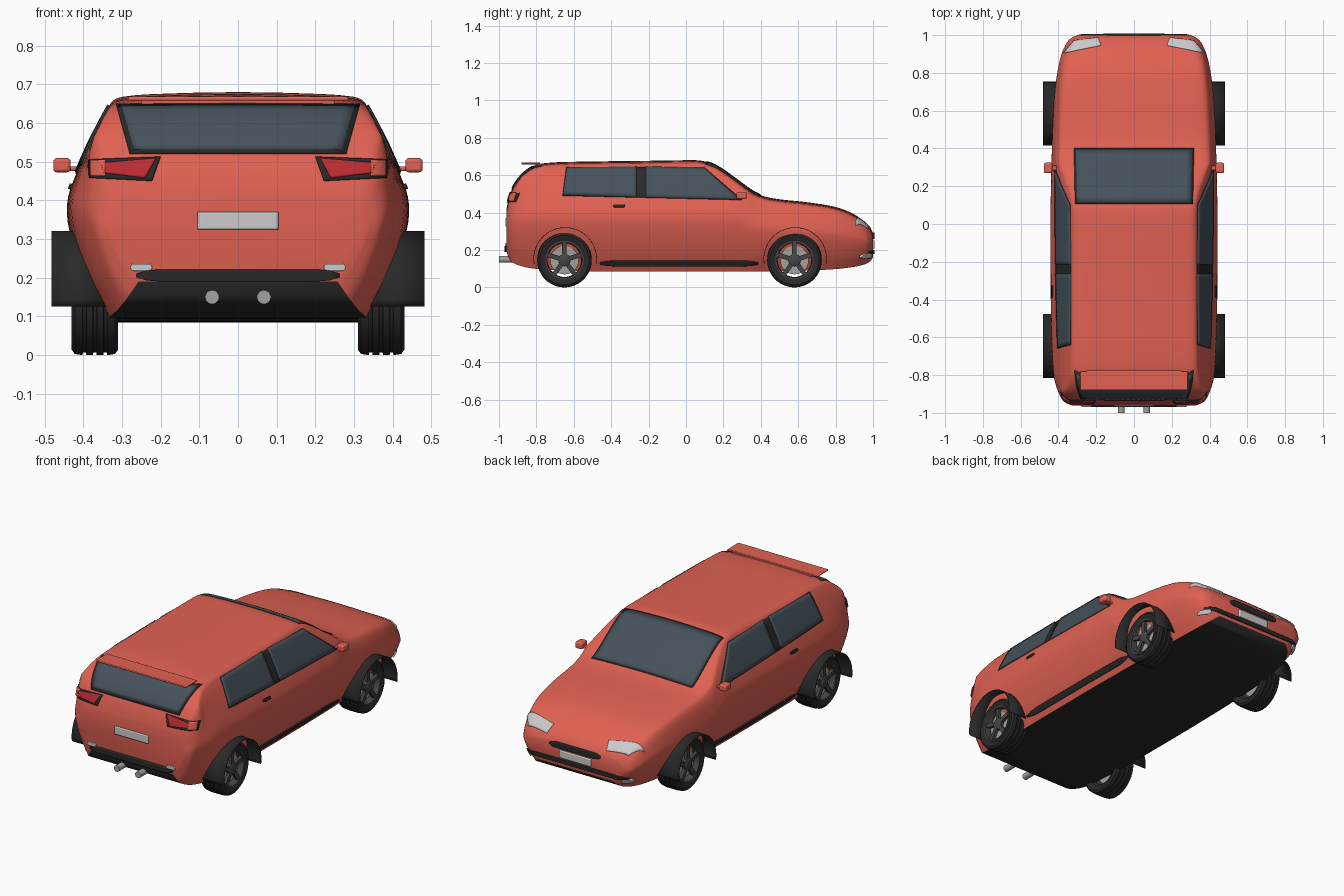
import bpy, bmesh, math
from mathutils import Vector, Matrix
from mathutils.bvhtree import BVHTree

if "Cube" in bpy.data.objects:
    bpy.data.objects.remove(bpy.data.objects["Cube"])


def material(name, rgb):
    m = bpy.data.materials.new(name)
    m.diffuse_color = (*rgb, 1)
    m.use_nodes = True
    m.node_tree.nodes["Principled BSDF"].inputs["Base Color"].default_value = m.diffuse_color
    return m


RED = material("red_paint", (0.75, 0.12, 0.085))
BLACK = material("black_trim", (0.022, 0.022, 0.022))
GLASS = material("tinted_glass", (0.06, 0.083, 0.105))
LAMP = material("clear_lamp", (0.62, 0.62, 0.6))
TAIL = material("tail_red", (0.5, 0.025, 0.03))
METAL = material("metal", (0.36, 0.36, 0.34))
RIM = material("dark_rim", (0.06, 0.06, 0.06))


def finish(bm, name, mats, mirror=False, solid=0, bevel=0):
    bmesh.ops.remove_doubles(bm, verts=bm.verts, dist=1e-5)
    bmesh.ops.recalc_face_normals(bm, faces=bm.faces)
    me = bpy.data.meshes.new(name)
    bm.to_mesh(me)
    ob = bpy.data.objects.new(name, me)
    bpy.context.collection.objects.link(ob)
    for m in mats:
        me.materials.append(m)
    bpy.ops.object.select_all(action='DESELECT')
    ob.select_set(True)
    bpy.context.view_layer.objects.active = ob
    bpy.ops.object.shade_smooth_by_angle(angle=math.radians(40))
    if solid:
        s = ob.modifiers.new("thickness", 'SOLIDIFY')
        s.thickness, s.offset = solid, 0
    if bevel:
        b = ob.modifiers.new("bevel", 'BEVEL')
        b.width, b.segments = bevel, 3
    if mirror:
        ob.modifiers.new("mirror", 'MIRROR')
    return ob


def spline(pts, n):
    """Smooth curve through the points, spaced by chord length."""
    p = [Vector(q) for q in pts]
    t = [0]
    for a, b in zip(p, p[1:]):
        t.append(t[-1] + (b - a).length)
    last = len(p) - 1
    tan = []
    for i in range(len(p)):
        a, b = max(i - 1, 0), min(i + 1, last)
        tan.append((p[b] - p[a]) / (t[b] - t[a]))
    out = []
    for i in range(last):
        d = t[i + 1] - t[i]
        for k in range(n):
            s = k / n
            out.append(p[i] * (2*s**3 - 3*s*s + 1) + tan[i] * d * (s**3 - 2*s*s + s)
                       + p[i+1] * (3*s*s - 2*s**3) + tan[i+1] * d * (s**3 - s*s))
    return out + [p[-1]]


# Body shell: stations of y, half width, bottom z, top z
stations = [(-.96, .33, .19, .42), (-.94, .37, .145, .50), (-.90, .395, .12, .575),
            (-.83, .418, .103, .64), (-.75, .428, .095, .665), (-.5, .437, .086, .673),
            (-.2, .44, .085, .677), (.02, .44, .085, .68), (.09, .44, .085, .676),
            (.17, .438, .085, .645), (.29, .436, .085, .56), (.37, .434, .085, .505),
            (.46, .431, .086, .477), (.65, .422, .09, .455), (.8, .405, .098, .43),
            (.9, .382, .11, .39), (.96, .355, .125, .345), (.985, .33, .14, .318),
            (1, .30, .16, .29)]


def section(y, w, zb, zt):
    h = zt - zb
    zs = min(.43, zb + .72 * h)
    rt = min(.43 - .5 * max(0, zt - .44), .88 * w)
    e = min(.03, .15 * h)
    half = spline([(.78*w, zb), (.9*w, zb + .31*(zs-zb)), (w, zb + .75*(zs-zb)), (.985*w, zs),
                   (rt + .02, zt - e), (rt - .012, zt - e*.4), (rt*.5, zt - e*.1), (0, zt)], 4)
    pts = [(x, z) for x, z in half]
    pts += [(-x, z) for x, z in reversed(pts[:-1])]
    return [Vector((x, y, z)) for x, z in pts]


bm = bmesh.new()
rings = [[bm.verts.new(c) for c in section(*s)] for s in spline(stations, 4)]
for a, b in zip(rings, rings[1:]):
    n = len(a)
    for i in range(n):
        f = bm.faces.new((a[i], a[(i+1) % n], b[(i+1) % n], b[i]))
        f.material_index = int(i == n - 1)
bm.faces.new(rings[0])
bm.faces.new(rings[-1])
bm.normal_update()
tree = BVHTree.FromBMesh(bm)
finish(bm, "car_body", [RED, BLACK])

# Panels laid on the body: four corners seen from one side, projected onto the shell
VIEWS = {"side": lambda a, b: ((2, a, b), (-1, 0, 0)), "rear": lambda a, b: ((a, -2, b), (0, 1, 0)),
         "front": lambda a, b: ((a, 2, b), (0, -1, 0)), "top": lambda a, b: ((a, b, 2), (0, 0, -1))}


def panel(name, view, corners, mat, lift=.004, mirror=False, rounded=False, n=20, m=8):
    c = [Vector(q) for q in corners]
    bm = bmesh.new()
    grid = []
    for i in range(n + 1):
        row = []
        for j in range(m + 1):
            u, v = i / n, j / m
            if rounded:
                v = .5 + (v - .5) * max(.3, (1 - abs(2*u - 1)**10) ** .5)
            q = c[0].lerp(c[1], u).lerp(c[3].lerp(c[2], u), v)
            o, d = VIEWS[view](*q)
            hit = tree.ray_cast(Vector(o), Vector(d))[0]
            if hit is None:
                o = Vector(o)
                o[[abs(k) for k in d].index(1)] = .9 * -sum(d)
                hit = tree.find_nearest(o)[0]
            row.append(bm.verts.new(hit))
        grid.append(row)
    for i in range(n):
        for j in range(m):
            bm.faces.new((grid[i][j], grid[i+1][j], grid[i+1][j+1], grid[i][j+1]))
    finish(bm, name, [mat], mirror, solid=2 * lift)


def rect(x0, x1, z0, z1):
    return [(x0, z0), (x1, z0), (x1, z1), (x0, z1)]


# Windows and trims
panel("windscreen_frame", "top", [(-.318, .40), (.318, .40), (.312, .105), (-.312, .105)], BLACK, .003)
panel("windscreen", "top", [(-.308, .39), (.308, .39), (.302, .115), (-.302, .115)], GLASS, .006)
panel("rear_window_frame", "rear", [(-.28, .52), (.28, .52), (.315, .648), (-.315, .648)], BLACK, .003)
panel("rear_window", "rear", [(-.268, .53), (.268, .53), (.303, .644), (-.303, .644)], GLASS, .006)
panel("side_window_trim", "side", [(-.66, .49), (.30, .467), (.10, .64), (-.64, .643)], BLACK, .003, True)
panel("rear_side_window", "side", [(-.655, .498), (-.265, .485), (-.265, .645), (-.635, .638)], GLASS, .006, True)
panel("front_side_window", "side", [(-.215, .483), (.28, .472), (.10, .635), (-.215, .645)], GLASS, .006, True)
panel("side_sill_strip", "side", rect(-.46, .385, .115, .145), BLACK, .008, True, True)
panel("door_handle", "side", rect(-.39, -.325, .428, .442), BLACK, .007, True, True)

# Rear lamps, plate and bumper bar
panel("tail_lamp_housing", "rear", [(.222, .45), (.382, .458), (.385, .505), (.20, .512)], BLACK, .004, True)
panel("tail_lamp", "rear", [(.24, .457), (.345, .47), (.352, .495), (.212, .507)], TAIL, .008, True)
panel("tail_lamp_outer", "rear", rect(.342, .376, .462, .503), RED, .008, True)
panel("rear_plate", "rear", rect(-.105, .105, .325, .37), LAMP, .006)
panel("rear_bumper_bar", "rear", rect(-.262, .262, .19, .222), BLACK, .01, False, True)
panel("rear_reflector", "rear", rect(.222, .278, .218, .236), LAMP, .008, True, True)

# Front lamps, grille, plate and lower intake
panel("headlamp", "top", [(.175, .945), (.37, .905), (.315, .97), (.19, .985)], LAMP, .005, True)
panel("front_grille", "front", rect(-.16, .16, .26, .292), BLACK, .008, False, True)
panel("front_plate", "front", rect(-.1, .1, .208, .25), LAMP, .007)
panel("lower_intake", "front", rect(-.32, .32, .178, .2), BLACK, .007, False, True, n=40)
panel("fog_lamp", "front", rect(.285, .33, .16, .182), LAMP, .009, True, True)


def box(name, centre, size, mat, mirror=False, bevel=.004):
    bm = bmesh.new()
    bmesh.ops.create_cube(bm, size=1, matrix=Matrix.Translation(centre) @ Matrix.Diagonal((*size, 1)))
    finish(bm, name, [mat], mirror, bevel=bevel)


# Spoiler and door mirrors
box("rear_spoiler", (0, -.83, .663), (.57, .10, .01), RED)
box("spoiler_mount", (0, -.79, .652), (.5, .03, .02), RED)
box("door_mirror", (.455, .297, .491), (.045, .055, .037), RED, True, .009)
box("door_mirror_arm", (.425, .297, .482), (.04, .025, .012), RED, True)


def lathe(name, profile, y, z, mat, closed=False, segs=48, axis_y=False):
    """Spin (axial, radius) points about an axle along x (or a pipe along y)."""
    bm = bmesh.new()
    rs = []
    for k in range(segs):
        a = math.tau * k / segs
        rs.append([bm.verts.new((r*math.cos(a) + y, x, r*math.sin(a) + z) if axis_y else
                                (x, r*math.cos(a) + y, r*math.sin(a) + z)) for x, r in profile])
    n = len(profile)
    for k in range(segs):
        a, b = rs[k], rs[(k+1) % segs]
        for i in range(n if closed else n - 1):
            j = (i + 1) % n
            bm.faces.new((a[i], a[j], b[j], b[i]))
    finish(bm, name, [mat], True)


# Twin exhausts
lathe("exhaust_pipe", [(-.88, 0), (-.88, .018), (-1, .018), (-1, 0)], .067, .15, METAL, False, 24, True)

# Wheels and arches
tread = [(.325, .10), (.313, .115), (.31, .132), (.318, .143)]
for g in (.343, .37, .397):
    tread += [(g - .005, .146), (g - .004, .139), (g + .004, .139), (g + .005, .146)]
tread += [(.422, .143), (.43, .132), (.427, .115), (.42, .10)]
for end, cy in (("rear", -.65), ("front", .58)):
    cz = .146
    lathe(end + "_tyre", tread, cy, cz, BLACK, True)
    lathe(end + "_rim", [(.427, .103), (.427, .094), (.40, .09), (.33, .092), (.33, .103)], cy, cz, RIM, True)
    lathe(end + "_brake_disc", [(.36, 0), (.36, .076), (.404, .076), (.404, 0)], cy, cz, METAL)
    lathe(end + "_hub", [(.39, 0), (.39, .033), (.422, .033), (.427, .026), (.427, 0)], cy, cz, RIM)
    bm = bmesh.new()
    for k in range(5):
        r = bmesh.ops.create_cube(bm, size=1, matrix=Matrix.Translation((.414, 0, .06))
                                  @ Matrix.Diagonal((.016, .024, .072, 1)))
        bmesh.ops.rotate(bm, verts=r["verts"], cent=(0, 0, 0), matrix=Matrix.Rotation(math.tau*k/5, 3, 'X'))
    bmesh.ops.translate(bm, verts=bm.verts, vec=(0, cy, cz))
    finish(bm, end + "_spokes", [RIM], True)
    # Thin arch shell standing out over the wheel
    bm = bmesh.new()
    pairs = []
    for k in range(33):
        a = math.radians(-9 + 198 * k / 32)
        pairs.append([bm.verts.new((x, cy + .004 + .168*math.cos(a), .152 + .168*math.sin(a))) for x in (.34, .482)])
    for a, b in zip(pairs, pairs[1:]):
        bm.faces.new((a[0], a[1], b[1], b[0]))
    finish(bm, end + "_wheel_arch", [BLACK], True, solid=.003)
